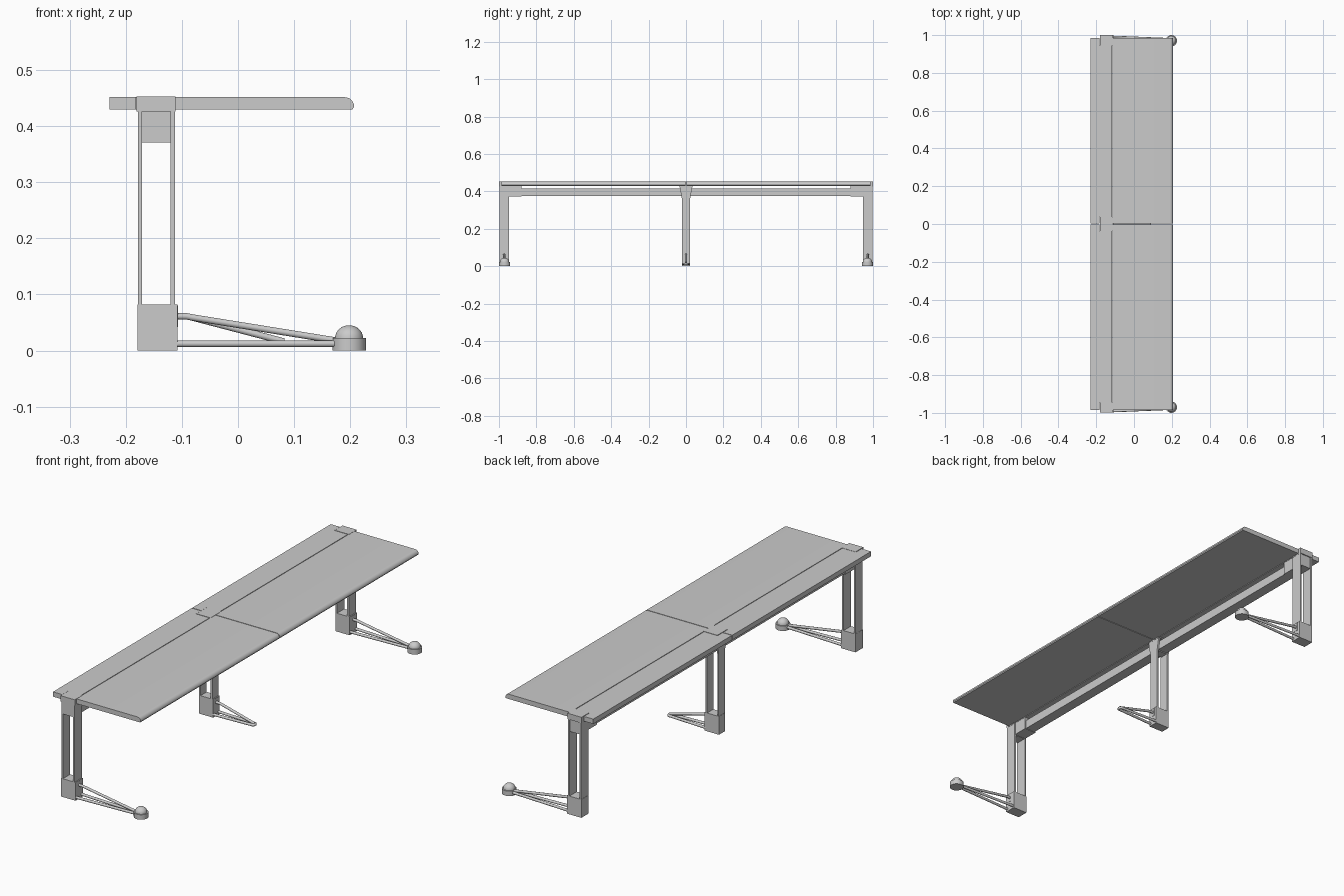
import bpy, bmesh
from math import pi, sin, cos
from mathutils import Vector

if "Cube" in bpy.data.objects:
    bpy.data.objects.remove(bpy.data.objects["Cube"])


def finish(name, bm, smooth=False):
    bmesh.ops.recalc_face_normals(bm, faces=bm.faces)
    me = bpy.data.meshes.new(name)
    bm.to_mesh(me)
    bm.free()
    ob = bpy.data.objects.new(name, me)
    bpy.context.collection.objects.link(ob)
    if smooth:
        bpy.ops.object.select_all(action='DESELECT')
        ob.select_set(True)
        bpy.context.view_layer.objects.active = ob
        bpy.ops.object.shade_smooth_by_angle(angle=pi / 5)
    return ob


def prism(name, pts, depth, smooth=False):
    """Extrude a closed 3D outline along the depth vector."""
    bm = bmesh.new()
    face = bm.faces.new([bm.verts.new(p) for p in pts])
    ext = bmesh.ops.extrude_face_region(bm, geom=[face])
    bmesh.ops.translate(bm, vec=depth, verts=[v for v in ext['geom'] if isinstance(v, bmesh.types.BMVert)])
    return finish(name, bm, smooth)


def box(name, x0, x1, y0, y1, z0, z1):
    return prism(name, [(x0, y0, z0), (x1, y0, z0), (x1, y1, z0), (x0, y1, z0)], Vector((0, 0, z1 - z0)))


def rod(name, pts, r):
    cu = bpy.data.curves.new(name, 'CURVE')
    cu.dimensions = '3D'
    cu.bevel_depth = r
    cu.bevel_resolution = 3
    cu.use_fill_caps = True
    sp = cu.splines.new('POLY')
    sp.points.add(len(pts) - 1)
    for p, co in zip(sp.points, pts):
        p.co = (*co, 1)
    ob = bpy.data.objects.new(name, cu)
    bpy.context.collection.objects.link(ob)


def foot_rods(name, y, half, tip_x, tip_r):
    # low rod loop running out from the base block and around the tip
    arc = [(tip_x + tip_r * cos(a), y + tip_r * sin(a), 0.012)
           for a in [-pi / 2 + pi * i / 10 for i in range(11)]]
    rod(name + "_loop", [(-0.115, y - half, 0.012)] + arc + [(-0.115, y + half, 0.012)], 0.006)
    # upper brace with a short level start
    rod(name + "_brace", [(-0.115, y, 0.061), (-0.092, y, 0.061), (-0.082, y, 0.059),
                          (tip_x + tip_r * 0.8, y, 0.016)], 0.006)
    box(name + "_socket", -0.114, -0.107, y - 0.01, y + 0.01, 0.042, 0.08)


def leg(name, y, half, flare):
    # two upright plates, widening at the head
    outline = [(-half, 0.02), (half, 0.02), (half, 0.36), (flare, 0.43), (-flare, 0.43), (-half, 0.36)]
    for tag, x, t in (("rear", -0.178, 0.007), ("front", -0.12, 0.008)):
        prism(name + "_" + tag + "_plate", [(x, y + a, z) for a, z in outline], Vector((t, 0, 0)))
    box(name + "_base", -0.179, -0.108, y - half, y + half, 0, 0.082)
    box(name + "_head", -0.176, -0.114, y - half + 0.003, y + half - 0.003, 0.371, 0.428)


# tabletop halves: rear strip notched around the brackets, front board with rounded nose
for s, side in ((1, "right"), (-1, "left")):
    strip = [(-0.229, .0015), (-0.183, .0015), (-0.183, .037), (-0.116, .037),
             (-0.116, .944), (-0.183, .944), (-0.183, .985), (-0.229, .985)]
    prism("rear_strip_" + side, [(x, s * y, 0.43) for x, y in strip], Vector((0, 0, 0.0215)))
    nose = [(0.190 + 0.017 * cos(a), 0.4345 + 0.017 * sin(a))
            for a in [pi / 2 * i / 8 for i in range(9)]]
    prof = [(-0.113, 0.43), (0.204, 0.43)] + nose + [(-0.113, 0.4515)]
    prism("top_board_" + side, [(x, s * 0.0015, z) for x, z in prof], Vector((0, s * 0.984, 0)), True)

    # support beam and its end block
    box("beam_" + side, -0.17, -0.122, *sorted((s * 0.02, s * 0.955)), 0.375, 0.415)
    box("beam_end_block_" + side, -0.175, -0.117, *sorted((s * 0.88, s * 0.955)), 0.373, 0.43)

    # end leg, bracket and foot
    y = s * 0.972
    leg("end_leg_" + side, y, 0.026, 0.026)
    box("top_bracket_" + side, -0.181, -0.111, y - 0.027, y + 0.028, 0.426, 0.4525)
    foot_rods("end_foot_" + side, y, 0.019, 0.18, 0.007)
    bm = bmesh.new()
    ring = [(0.0, 0.0), (0.03, 0.0), (0.03, 0.022), (0.025, 0.022)]
    ring += [(0.025 * cos(a), 0.022 + 0.023 * sin(a)) for a in [pi / 2 * i / 8 for i in range(1, 9)]]
    vs = [bm.verts.new((r, 0, z)) for r, z in ring]
    es = [bm.edges.new(p) for p in zip(vs, vs[1:])]
    bmesh.ops.spin(bm, geom=vs + es, cent=(0, 0, 0), axis=(0, 0, 1), angle=2 * pi, steps=32, use_duplicate=False)
    bmesh.ops.remove_doubles(bm, verts=bm.verts, dist=1e-5)
    bmesh.ops.translate(bm, vec=(0.198, s * 0.97, 0), verts=bm.verts)
    finish("foot_knob_" + side, bm, True)

# middle leg, bracket and looped foot
leg("middle_leg", 0, 0.022, 0.035)
box("top_bracket_middle", -0.181, -0.111, -0.036, 0.036, 0.426, 0.4525)
foot_rods("middle_foot", 0, 0.017, 0.075, 0.009)
